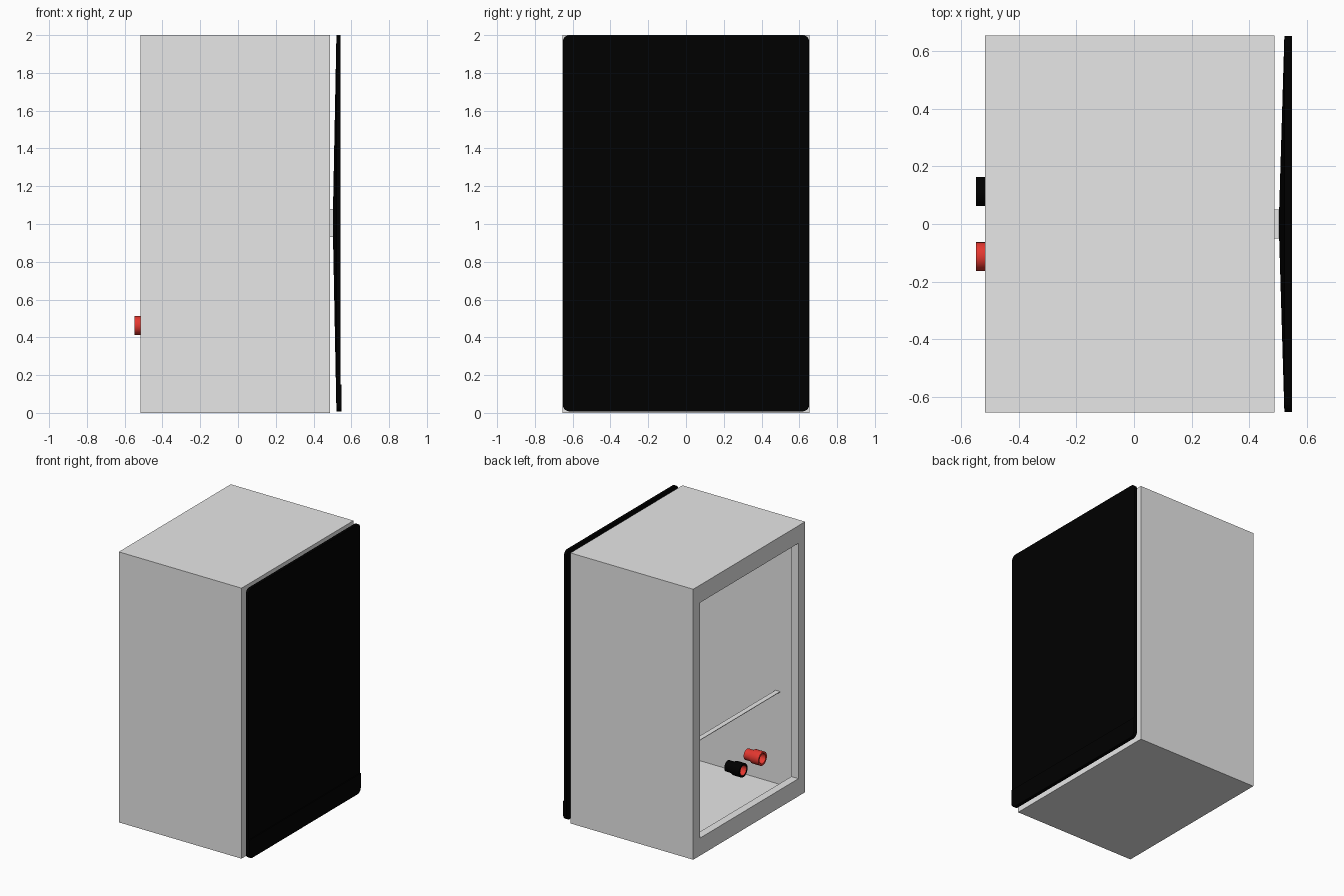
import bpy, bmesh, math

cube = bpy.data.objects.get("Cube")
if cube:
    bpy.data.objects.remove(cube, do_unlink=True)


def material(name, rgb):
    m = bpy.data.materials.new(name)
    m.use_nodes = True
    m.diffuse_color = (*rgb, 1)
    bsdf = next(n for n in m.node_tree.nodes if n.type == 'BSDF_PRINCIPLED')
    bsdf.inputs["Base Color"].default_value = (*rgb, 1)
    bsdf.inputs["Roughness"].default_value = 0.7
    return m


grey = material("light grey", (0.8, 0.8, 0.8))
black = material("black", (0, 0, 0))
red = material("red", (0.8, 0.04, 0.03))


def loft(name, loops, mats, smooth=False, inner_from=None):
    """Skin a chain of equal loops and cap both ends."""
    bm = bmesh.new()
    rings = [[bm.verts.new(p) for p in loop] for loop in loops]
    n = len(rings[0])
    for k, (a, b) in enumerate(zip(rings, rings[1:])):
        for i in range(n):
            j = (i + 1) % n
            f = bm.faces.new((a[i], a[j], b[j], b[i]))
            if inner_from is not None and k >= inner_from:
                f.material_index = 1
    bm.faces.new(rings[0][::-1])
    end = bm.faces.new(rings[-1])
    if inner_from is not None:
        end.material_index = 1
    bmesh.ops.recalc_face_normals(bm, faces=bm.faces[:])
    mesh = bpy.data.meshes.new(name)
    bm.to_mesh(mesh)
    bm.free()
    ob = bpy.data.objects.new(name, mesh)
    bpy.context.collection.objects.link(ob)
    for m in mats:
        mesh.materials.append(m)
    if smooth:
        bpy.ops.object.select_all(action='DESELECT')
        ob.select_set(True)
        bpy.context.view_layer.objects.active = ob
        bpy.ops.object.shade_smooth_by_angle(angle=math.radians(35))
    return ob


def rect(x, hy, z0, z1):
    return [(x, -hy, z0), (x, hy, z0), (x, hy, z1), (x, -hy, z1)]


def rounded(x, hy, z0, z1, r_low, r_high, steps=5):
    corners = [(1, z1, r_high, 0), (-1, z1, r_high, 90),
               (-1, z0, r_low, 180), (1, z0, r_low, 270)]
    pts = []
    for sy, z, r, start in corners:
        cy = sy * (hy - r)
        cz = z - r if z == z1 else z + r
        for k in range(steps + 1):
            a = math.radians(start + 90 * k / steps)
            pts.append((x, cy + r * math.cos(a), cz + r * math.sin(a)))
    return pts


def circle(x, y, z, r, n=24):
    return [(x, y + r * math.cos(math.tau * i / n), z + r * math.sin(math.tau * i / n))
            for i in range(n)]


# Thin-walled hollow cabinet with a lipped opening on the -x side
loft("cabinet", [
    rect(0.487, 0.654, 0, 2), rect(-0.517, 0.654, 0, 2),
    rect(-0.517, 0.575, 0.13, 1.87), rect(-0.459, 0.575, 0.13, 1.87),
    rect(-0.459, 0.649, 0.005, 1.995), rect(0.482, 0.649, 0.005, 1.995)], [grey])

# Thin ledge inside the cabinet
loft("inner_ledge", [rect(-0.316, 0.649, 0.688, 0.692),
                     rect(-0.278, 0.649, 0.688, 0.692)], [grey])

# Grille: shallow pyramid back, rounded flat front
loft("grille", [
    rounded(0.503, 0.05, 0.93, 1.08, 0.002, 0.002),
    rounded(0.521, 0.652, 0.008, 2, 0.035, 0.035),
    rounded(0.542, 0.652, 0.008, 2, 0.035, 0.035)], [black])
loft("grille_lower_band", [
    rounded(0.541, 0.652, 0.008, 0.15, 0.035, 0.001),
    rounded(0.548, 0.652, 0.008, 0.15, 0.035, 0.001)], [black])

# Block joining the grille to the cabinet
loft("grille_mount", [rect(0.486, 0.05, 0.93, 1.08),
                      rect(0.505, 0.05, 0.93, 1.08)], [grey])

# Pair of terminal posts with hollow ends
profile = [(-0.42, 0.04), (-0.465, 0.04), (-0.48, 0.05),
           (-0.548, 0.05), (-0.548, 0.036), (-0.5, 0.036)]
for name, y, mat in (("black_terminal", 0.113, black), ("red_terminal", -0.113, red)):
    loft(name, [circle(x, y, 0.462, r) for x, r in profile], [mat, red],
         smooth=True, inner_from=4)
